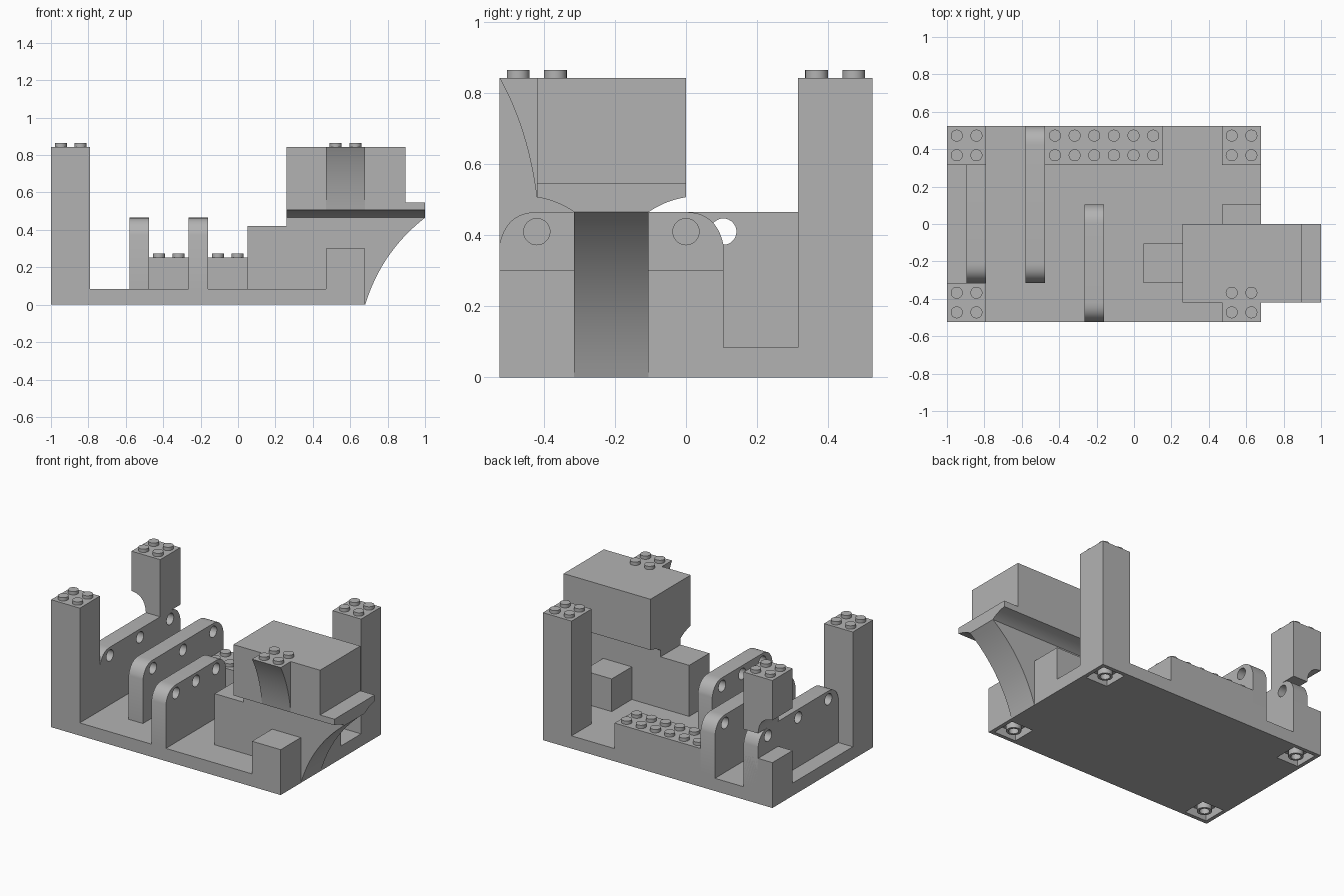
import bpy, bmesh, math
from mathutils import Vector, Matrix

if "Cube" in bpy.data.objects:
    bpy.data.objects.remove(bpy.data.objects["Cube"], do_unlink=True)

grey = bpy.data.materials.new("light_grey")
grey.use_nodes = True
GREY = (0.45, 0.45, 0.45, 1)
grey.diffuse_color = GREY
grey.node_tree.nodes["Principled BSDF"].inputs["Base Color"].default_value = GREY

U = 0.105              # one stud pitch
FLOOR, LOW, BEAM, TOP = 0.084, 0.3, 0.465, 0.843
HULL, DECK = 0.507, 0.547
WEST, EAST, SIDE = -1.0, 0.68, 5 * U


def finish(name, bm):
    bmesh.ops.recalc_face_normals(bm, faces=bm.faces)
    mesh = bpy.data.meshes.new(name)
    bm.to_mesh(mesh)
    bm.free()
    obj = bpy.data.objects.new(name, mesh)
    bpy.context.collection.objects.link(obj)
    mesh.materials.append(grey)
    return obj


def add_box(bm, x, y, z):
    size = (x[1] - x[0], y[1] - y[0], z[1] - z[0])
    mid = [sum(r) / 2 for r in (x, y, z)]
    bmesh.ops.create_cube(bm, size=1, matrix=Matrix.Translation(mid) @ Matrix.Diagonal((*size, 1)))


def box(name, x, y, z):
    bm = bmesh.new()
    add_box(bm, x, y, z)
    return finish(name, bm)


def prism(name, profile, axis, lo, hi):
    """Extrude a profile along x (profile is y, z) or y (profile is x, z)."""
    bm = bmesh.new()
    place = (lambda a, b: (lo, a, b)) if axis == "x" else (lambda a, b: (a, lo, b))
    face = bm.faces.new([bm.verts.new(place(a, b)) for a, b in profile])
    grown = bmesh.ops.extrude_face_region(bm, geom=[face])["geom"]
    step = Vector((hi - lo, 0, 0)) if axis == "x" else Vector((0, hi - lo, 0))
    bmesh.ops.translate(bm, vec=step, verts=[v for v in grown if isinstance(v, bmesh.types.BMVert)])
    return finish(name, bm)


def bend(start, control, end, steps=12):
    a, c, b = Vector(start), Vector(control), Vector(end)
    return [tuple(a.lerp(c, i / steps).lerp(c.lerp(b, i / steps), i / steps)) for i in range(steps + 1)]


def add_cylinder(bm, centre, radius, depth, turn=Matrix(), sides=24):
    bmesh.ops.create_cone(bm, cap_ends=True, segments=sides, radius1=radius, radius2=radius,
                          depth=depth, matrix=Matrix.Translation(centre) @ turn)


def cut(obj, bm):
    """Subtract the cutter mesh from the object and discard the cutter."""
    cutter = finish("cutter", bm)
    cutter.hide_render = True
    mod = obj.modifiers.new("cut", "BOOLEAN")
    mod.operation, mod.solver, mod.object = "DIFFERENCE", "EXACT", cutter
    bpy.context.view_layer.objects.active = obj
    bpy.ops.object.modifier_apply(modifier=mod.name)
    bpy.data.objects.remove(cutter, do_unlink=True)


def studs(name, x, y, z, across, deep=2):
    bm = bmesh.new()
    for i in range(across):
        for j in range(deep):
            add_cylinder(bm, (x + (i + 0.5) * U, y + (j + 0.5) * U, z + 0.009), 0.032, 0.026)
    finish(name, bm)


def pierced_wall(name, x, front, back, holes):
    """Upright beam with rounded upper corners and a row of round holes."""
    drop = BEAM - 0.09
    left = bend((front, drop), (front + 0.02, BEAM), (front + U, BEAM), 10)
    right = [(front + back - a, b) for a, b in reversed(left)]
    wall = prism(name, [(front, FLOOR)] + left + right + [(back, FLOOR)], "x", x, x + U)
    bm = bmesh.new()
    for y in holes:
        add_cylinder(bm, (x + U / 2, y, 0.41), 0.037, 3 * U, Matrix.Rotation(math.pi / 2, 4, "Y"), 32)
    cut(wall, bm)


# Base plate with a hollow tube socket under each corner
base = box("base_plate", (WEST, EAST), (-SIDE, SIDE), (0, FLOOR))
corners = [(x, y) for x in (WEST + U, EAST - U) for y in (-SIDE + U, SIDE - U)]
sockets = bmesh.new()
for x, y in corners:
    add_box(sockets, (x - 0.08, x + 0.08), (y - 0.08, y + 0.08), (-0.05, 0.055))
cut(base, sockets)
for x, y in corners:
    bm = bmesh.new()
    add_cylinder(bm, (x, y, 0.03), 0.045, 0.06)
    tube = finish("socket_tube", bm)
    bm = bmesh.new()
    add_cylinder(bm, (x, y, 0), 0.03, 0.1)
    cut(tube, bm)

# Pierced walls
pierced_wall("side_wall", WEST + U, -3 * U, SIDE, (-2 * U, U, 4 * U))
pierced_wall("long_wall", WEST + 4 * U, -3 * U, SIDE, (-2 * U, U, 4 * U))
pierced_wall("short_wall", WEST + 7 * U, -SIDE, U, (-4 * U, -2 * U, 0))

# Corner columns
west, east = (WEST, WEST + 2 * U), (EAST - 2 * U, EAST)
front, back = (-SIDE, -3 * U), (3 * U, SIDE)
box("front_column", west, front, (FLOOR, TOP))
box("back_right_column", east, back, (FLOOR, TOP))
box("column_foot", west, back, (FLOOR, LOW))
notch = bend((WEST + U, BEAM), (WEST + U - 0.005, 0.575), (WEST, 0.58), 10)
prism("notched_column", notch + [(WEST, TOP), (west[1], TOP), (west[1], BEAM)], "y", *back)
for x, y in ((WEST, -SIDE), (WEST, 3 * U), (east[0], 3 * U), (east[0], -SIDE)):
    studs("top_studs", x, y, TOP, 2)

# Low blocks
box("front_block", east, front, (FLOOR, LOW))
box("middle_block", east, (-U, U), (FLOOR, LOW))
box("studded_block", (WEST + 5 * U, WEST + 11 * U), back, (FLOOR, 0.253))
studs("low_studs", WEST + 5 * U, 3 * U, 0.253, 6)

# Keel block sweeping out to a curved bow
bow = bend((1, BEAM), (0.767, 0.284), (EAST, 0), 16)
step_x, cabin_x = WEST + 10 * U, WEST + 12 * U
prism("keel_bow", [(step_x, FLOOR), (step_x, 0.422), (cabin_x, 0.422), (cabin_x, BEAM)]
      + bow + [(EAST - 0.01, FLOOR)], "y", -3 * U, -U)

# Flared deck and the cabin above it
flare = bend((-4 * U, HULL), (-0.36, 0.497), (-3 * U, BEAM), 8)
mirrored = [(-4 * U - a, b) for a, b in reversed(flare)]
prism("flared_deck", flare + mirrored + [(0, DECK), (-4 * U, DECK)], "x", cabin_x, 1)
box("cabin", (cabin_x, 1 - U), (-4 * U, 0), (DECK, TOP))

# Overhanging curved bracket on the cabin front
bracket = bend((-4 * U, HULL), (-0.445, 0.7), (-SIDE, TOP), 14)
prism("curved_bracket", bracket + [(-4 * U, TOP)], "x", *east)

# Smooth the curved surfaces and keep hard edges
for obj in bpy.context.collection.objects:
    if obj.type == "MESH":
        bpy.ops.object.select_all(action="DESELECT")
        obj.select_set(True)
        bpy.context.view_layer.objects.active = obj
        bpy.ops.object.shade_smooth_by_angle(angle=math.radians(30))
